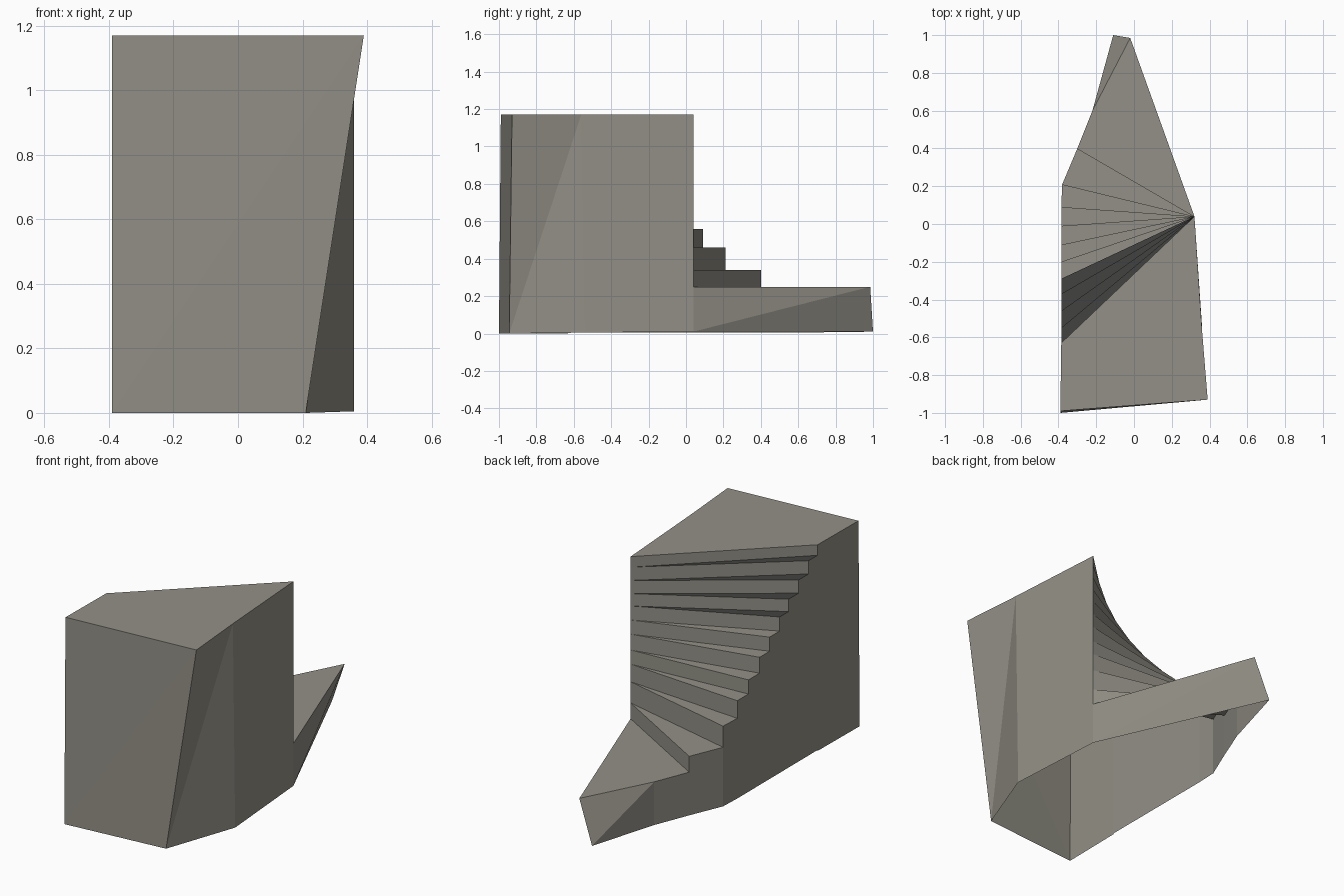
import bpy
from mathutils import Vector

if "Cube" in bpy.data.objects:
    bpy.data.objects.remove(bpy.data.objects["Cube"])


def material(name, rgb):
    m = bpy.data.materials.new(name)
    m.diffuse_color = (*rgb, 1)
    m.use_nodes = True
    m.node_tree.nodes["Principled BSDF"].inputs["Base Color"].default_value = m.diffuse_color
    return m


STONE = material("warm_grey", (0.29, 0.278, 0.238))
DARK = material("dark_grey", (0.055, 0.055, 0.053))


def build(name, faces, mats=(STONE,), slots=None):
    """Make one object from (points, outward direction) pairs."""
    verts, polys = [], []
    for pts, out in faces:
        pts = [Vector(p) for p in pts]
        normal = sum((a.cross(b) for a, b in zip(pts, pts[1:] + pts[:1])), Vector())
        if normal.dot(Vector(out)) < 0:
            pts.reverse()
        polys.append(list(range(len(verts), len(verts) + len(pts))))
        verts += pts
    mesh = bpy.data.meshes.new(name)
    mesh.from_pydata(verts, [], polys)
    for m in mats:
        mesh.materials.append(m)
    for p, s in zip(mesh.polygons, slots or [0] * len(polys)):
        p.material_index = s
    ob = bpy.data.objects.new(name, mesh)
    bpy.context.collection.objects.link(ob)


def at(p, z):
    return (p[0], p[1], z)


# Plan: winder steps fan out from one inner corner to the outer wall
TOP = 1.17
pivot = (0.32, 0.04)
outer = [(-0.30, 0.40), (-0.38, 0.21)] + [
    (-0.385, y) for y in (0.09, -0.01, -0.11, -0.20, -0.29, -0.37, -0.46, -0.55, -0.63)]
heights = [0.25, 0.34, 0.46, 0.56, 0.64, 0.73, 0.81, 0.89, 0.96, 1.035, 1.11, TOP]
bend = (-0.22, 0.60)
tip_top, tip_low = (-0.02, 0.985, 0.25), (-0.11, 1.0, 0.01)
front_left_top, front_left_low = (-0.39, -0.99, TOP), (-0.39, -1.0, 0)
front_right_top, front_right_low = (0.39, -0.93, TOP), (0.21, -0.945, 0)
mid_top, mid_low = (0.36, -0.56, TOP), (0.36, -0.54, 0.005)
pivot_low = at(pivot, 0.01)
UP, LEFT, RIGHT, BACK, FRONT = (0, 0, 1), (-1, 0, 0), (1, 0, 0), (0, 1, 0), (0, -1, 0)

# Treads: the upper winders are dark
treads = [([at(pivot, 0.25), tip_top, at(bend, 0.25), at(outer[0], 0.25)], UP)]
treads += [([at(pivot, h), at(a, h), at(b, h)], UP)
           for a, b, h in zip(outer, outer[1:], heights[1:])]
build("treads", treads, (STONE, DARK), [int(i > 6) for i in range(len(treads))])

# Risers
build("risers", [([at(pivot, lo), at(p, lo), at(p, hi), at(pivot, hi)], BACK)
                 for p, lo, hi in zip(outer, heights, heights[1:])])

# Upper landing
build("landing", [([at(pivot, TOP), at(outer[-1], TOP), front_left_top,
                    front_right_top, mid_top], UP)])

# Outer wall with stepped top edge
path = [bend] + outer
wall = [([at(a, 0.005), at(b, 0.005), at(b, h), at(a, h)], LEFT)
        for a, b, h in zip(path, path[1:], heights)]
wall.append(([at(outer[-1], 0), front_left_low, front_left_top, at(outer[-1], TOP)], LEFT))
wall.append(([tip_low, at(bend, 0.005), at(bend, 0.25)], LEFT))
wall.append(([tip_low, at(bend, 0.25), tip_top], LEFT))
build("outer_wall", wall)

# Inner wall, leaning in at the front lower corner
build("inner_wall", [
    ([front_right_low, front_right_top, mid_top], RIGHT),
    ([front_right_low, mid_top, mid_low], RIGHT),
    ([mid_low, mid_top, at(pivot, TOP), pivot_low], RIGHT),
    ([pivot_low, tip_low, tip_top], RIGHT),
    ([pivot_low, tip_top, at(pivot, 0.25)], RIGHT),
])

# Front wall (the underside stays open)
build("front_wall", [
    ([front_left_low, front_right_low, front_right_top], FRONT),
    ([front_left_low, front_right_top, front_left_top], FRONT),
])
